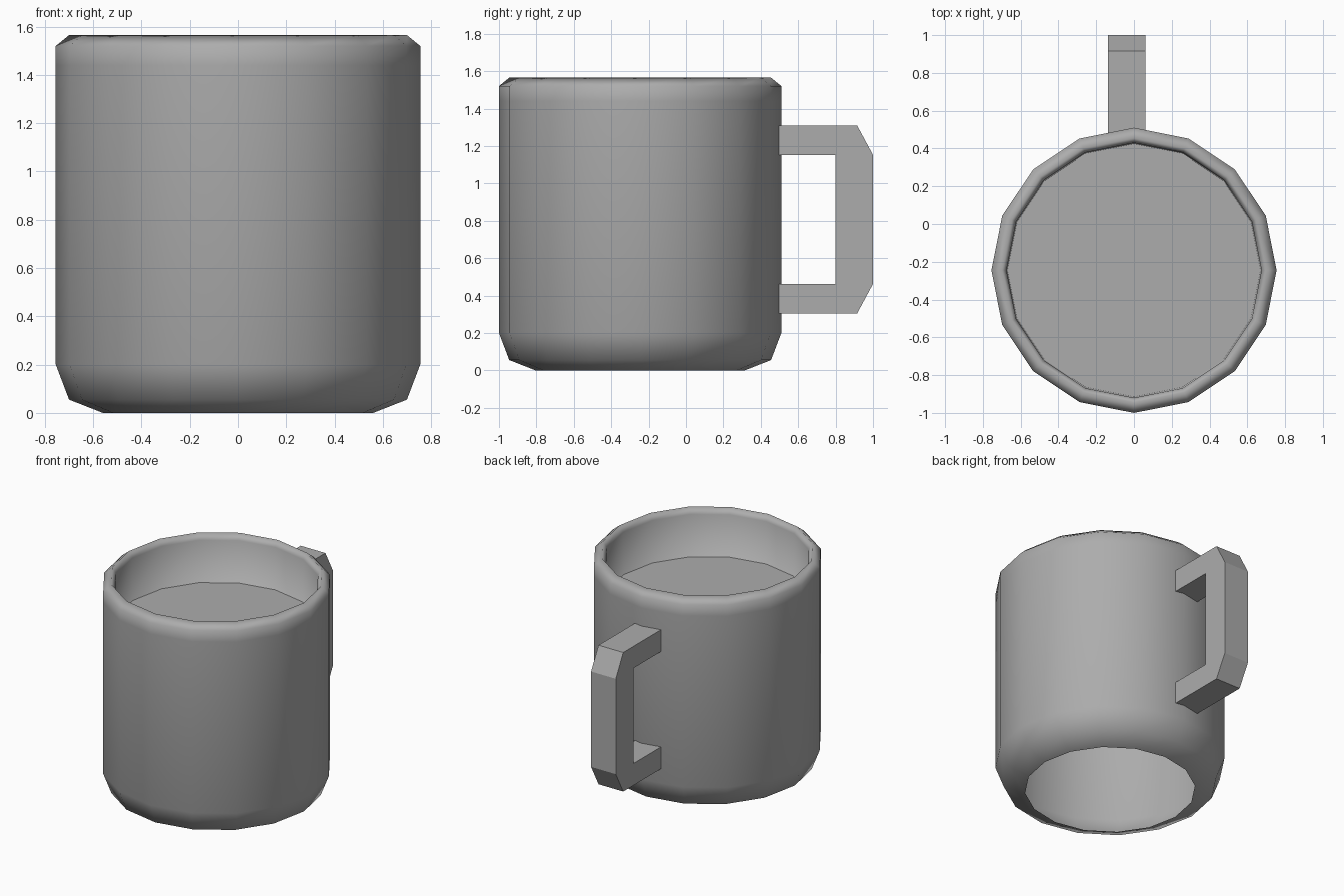
import bpy
import bmesh
from math import cos, sin, pi

SIDES = 16
CENTRE_Y = -0.245

cube = bpy.data.objects.get("Cube")
if cube:
    bpy.data.objects.remove(cube, do_unlink=True)

# Single mid grey
grey = bpy.data.materials.new("mid grey")
grey.use_nodes = True
colour = (0.415, 0.415, 0.415, 1)
grey.diffuse_color = colour
grey.node_tree.nodes["Principled BSDF"].inputs["Base Color"].default_value = colour


def make_object(name, bm):
    mesh = bpy.data.meshes.new(name)
    bm.to_mesh(mesh)
    bm.free()
    mesh.materials.append(grey)
    obj = bpy.data.objects.new(name, mesh)
    bpy.context.collection.objects.link(obj)
    return obj


def ring(bm, radius, z):
    angles = [2 * pi * i / SIDES for i in range(SIDES)]
    return [bm.verts.new((radius * cos(a), CENTRE_Y + radius * sin(a), z)) for a in angles]


# Mug wall: shell open underneath, rolled over the rim and down to a small
# ledge that carries the drink
profile = [(0.56, 0), (0.70, 0.055), (0.755, 0.2), (0.755, 1.44), (0.755, 1.52),
           (0.70, 1.565), (0.675, 1.52), (0.67, 1.215), (0.6, 1.205)]
bm = bmesh.new()
rings = [ring(bm, r, z) for r, z in profile]
for low, high in zip(rings, rings[1:]):
    for i in range(SIDES):
        j = (i + 1) % SIDES
        bm.faces.new((low[i], low[j], high[j], high[i])).smooth = True
make_object("mug_wall", bm)

# Flat drink surface
bm = bmesh.new()
bm.faces.new(ring(bm, 0.67, 1.215))
make_object("drink_surface", bm)

# Handle: chamfered C outline extruded sideways, mirrored about mid height
MID_Z = 0.807
half = [(0.47, 0.503), (0.915, 0.503), (1.0, 0.345)]
inner_half = [(0.8, 0.345), (0.47, 0.345)]
outline = [(y, MID_Z + h) for y, h in half]
outline += [(y, MID_Z - h) for y, h in reversed(half)]
outline += [(y, MID_Z - h) for y, h in reversed(inner_half)]
outline += [(y, MID_Z + h) for y, h in inner_half]
bm = bmesh.new()
face = bm.faces.new([bm.verts.new((-0.138, y, z)) for y, z in outline])
extruded = bmesh.ops.extrude_face_region(bm, geom=[face], use_keep_orig=True)
moved = [g for g in extruded["geom"] if isinstance(g, bmesh.types.BMVert)]
bmesh.ops.translate(bm, verts=moved, vec=(0.198, 0, 0))
bmesh.ops.recalc_face_normals(bm, faces=bm.faces)
make_object("handle", bm)
